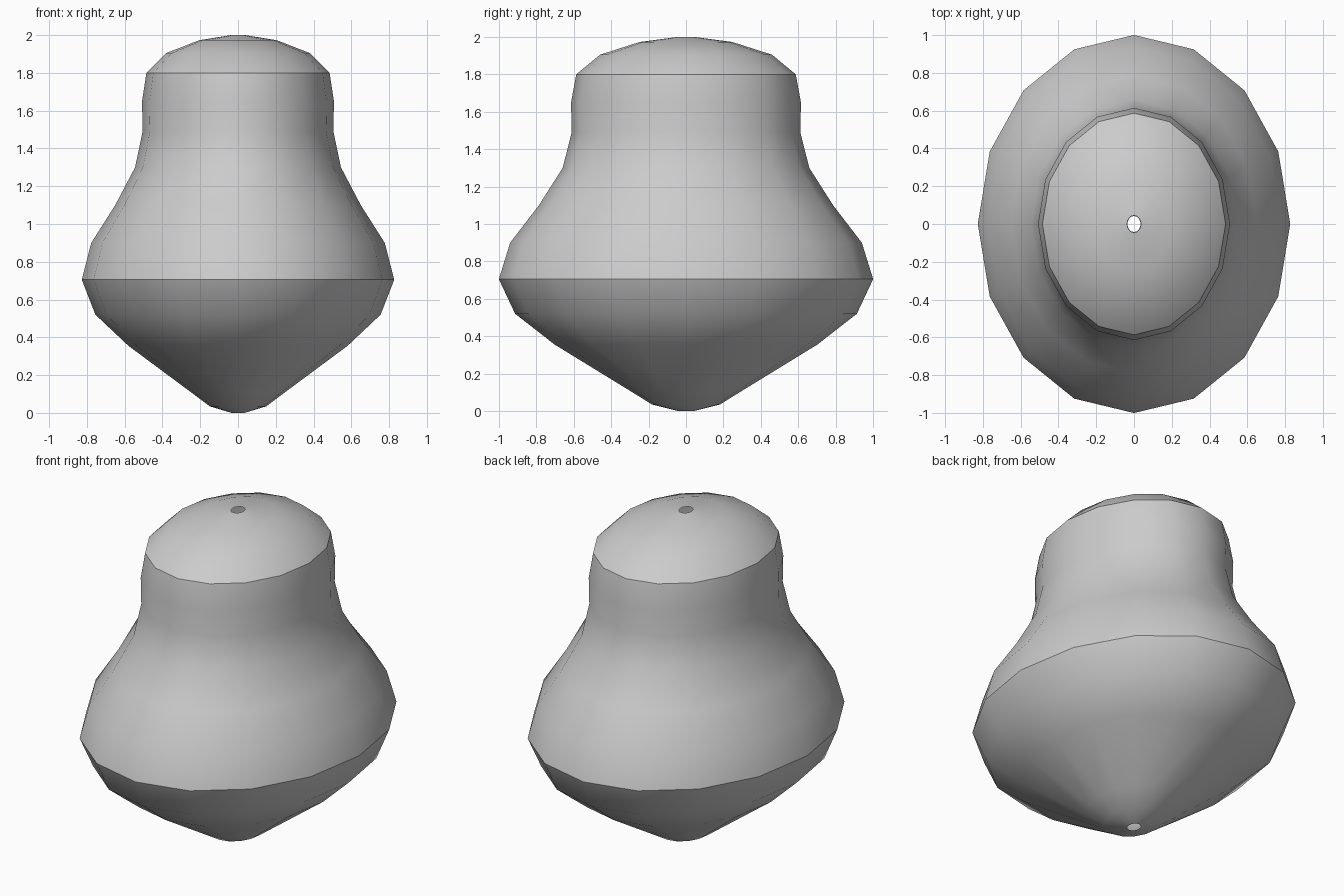
import bpy, bmesh, math

if "Cube" in bpy.data.objects:
    bpy.data.objects.remove(bpy.data.objects["Cube"])

SIDES = 16
STRETCH = 1.21  # depth relative to width

# Outline from bottom hole to top hole: (half width, height)
PROFILE = [
    (0.035, 0.0), (0.15, 0.035), (0.25, 0.11), (0.58, 0.355), (0.755, 0.52),
    (0.827, 0.705), (0.777, 0.90), (0.65, 1.10), (0.545, 1.30), (0.505, 1.49),
    (0.508, 1.65), (0.485, 1.80), (0.38, 1.905), (0.205, 1.973), (0.037, 2.0),
]
CREASES = (5, 11)  # belly rim and cap rim

# Oval turned body, open at both ends
bm = bmesh.new()
rings = []
for r, z in PROFILE:
    ring = []
    for i in range(SIDES):
        a = 2 * math.pi * i / SIDES
        ring.append(bm.verts.new((r * math.cos(a), r * STRETCH * math.sin(a), z)))
    rings.append(ring)
for low, high in zip(rings, rings[1:]):
    for i in range(SIDES):
        j = (i + 1) % SIDES
        bm.faces.new((low[i], low[j], high[j], high[i])).smooth = True

# Sharp edges around the two rims
for k in CREASES:
    for i in range(SIDES):
        bm.edges.get((rings[k][i], rings[k][(i + 1) % SIDES])).smooth = False

mesh = bpy.data.meshes.new("bead_body")
bm.to_mesh(mesh)
bm.free()
body = bpy.data.objects.new("bead_body", mesh)
bpy.context.collection.objects.link(body)

grey = bpy.data.materials.new("light grey")
grey.diffuse_color = (0.6, 0.6, 0.6, 1)
grey.use_nodes = True
grey.node_tree.nodes["Principled BSDF"].inputs["Base Color"].default_value = grey.diffuse_color
mesh.materials.append(grey)
